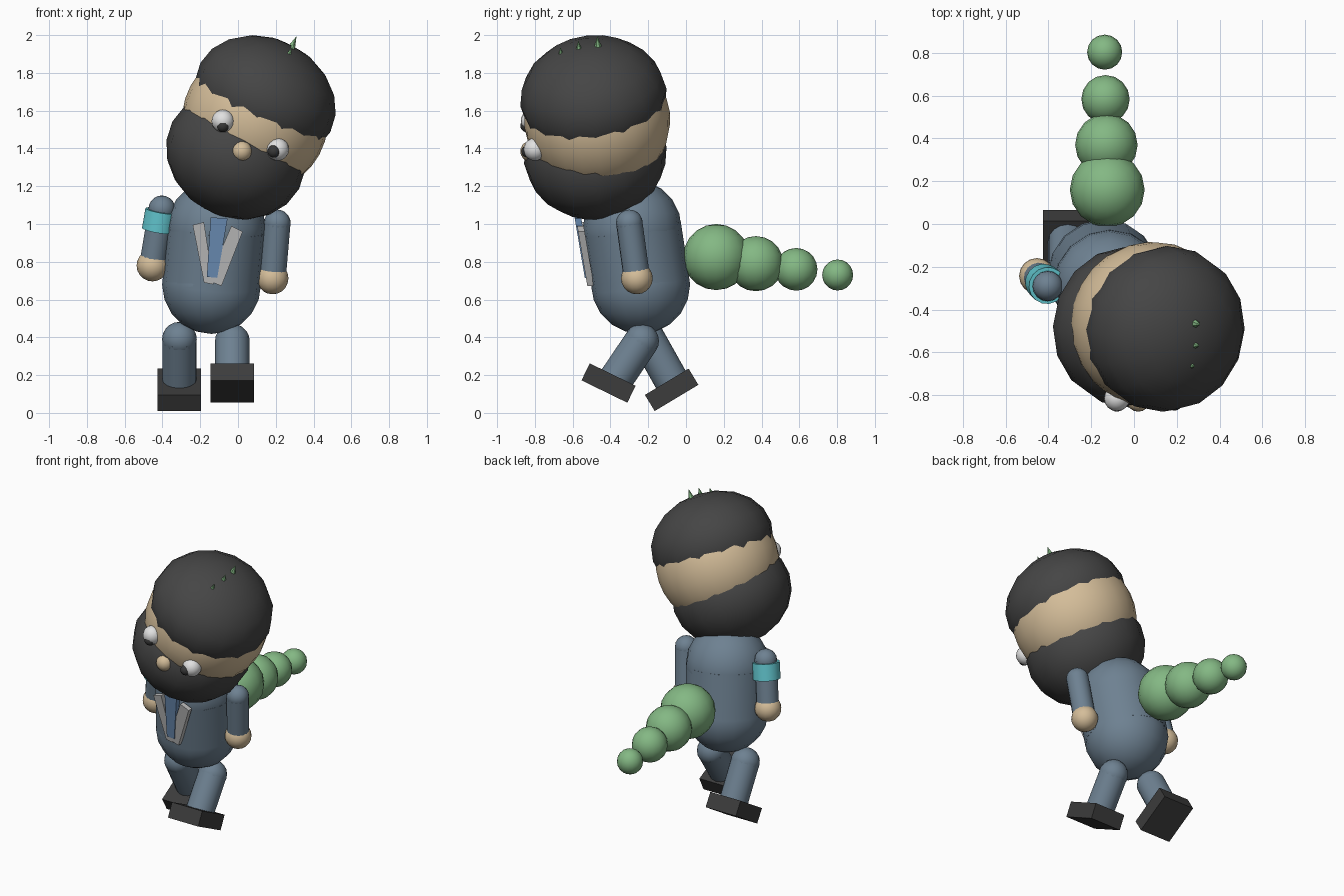
import bpy, bmesh, math
from mathutils import Vector, Matrix

if "Cube" in bpy.data.objects:
    bpy.data.objects.remove(bpy.data.objects["Cube"])


def material(name, rgb):
    m = bpy.data.materials.new(name)
    m.diffuse_color = (*rgb, 1)
    m.use_nodes = True
    m.node_tree.nodes["Principled BSDF"].inputs["Base Color"].default_value = m.diffuse_color
    return m


SKIN = material("tan skin", (0.66, 0.51, 0.32))
SUIT = material("slate blue", (0.155, 0.22, 0.285))
HAIR = material("charcoal hair", (0.06, 0.06, 0.06))
SHOE = material("black leather", (0.045, 0.045, 0.045))
GREEN = material("leaf green", (0.23, 0.48, 0.23))
CYAN = material("cyan", (0.13, 0.60, 0.66))
LAPEL = material("light grey", (0.53, 0.53, 0.53))
TIE = material("tie blue", (0.16, 0.29, 0.50))
WHITE = material("eye white", (0.75, 0.75, 0.75))
PUPIL = material("pupil black", (0.04, 0.04, 0.04))


def finish(name, bm, mat, smooth=True):
    bmesh.ops.recalc_face_normals(bm, faces=bm.faces)
    me = bpy.data.meshes.new(name)
    bm.to_mesh(me)
    bm.free()
    me.materials.append(mat)
    ob = bpy.data.objects.new(name, me)
    bpy.context.collection.objects.link(ob)
    if smooth:
        bpy.ops.object.select_all(action='DESELECT')
        ob.select_set(True)
        bpy.context.view_layer.objects.active = ob
        bpy.ops.object.shade_smooth_by_angle(angle=math.radians(35))
    return ob


def along(axis):
    """Rotation taking z to the given axis."""
    return Vector((0, 0, 1)).rotation_difference(Vector(axis)).to_matrix().to_4x4()


def ball(name, centre, r, mat, axis=(0, 0, 1), flat=None, seg=16, rings=10):
    bm = bmesh.new()
    m = Matrix.Translation(centre) @ along(axis) @ Matrix.Diagonal((r, r, flat or r, 1))
    bmesh.ops.create_uvsphere(bm, u_segments=seg, v_segments=rings, radius=1, matrix=m)
    return finish(name, bm, mat)


def rod(name, a, b, r, mat, r2=None, seg=16):
    a, b = Vector(a), Vector(b)
    bm = bmesh.new()
    bmesh.ops.create_cone(bm, cap_ends=True, segments=seg, radius1=r,
                          radius2=r if r2 is None else r2, depth=(b - a).length,
                          matrix=Matrix.Translation((a + b) / 2) @ along(b - a))
    return finish(name, bm, mat)


# Head: skin ball, flattened hair cap and beard tilted together
TILT = (0.47, -0.12, 0.875)
ball("head", (0.09, -0.47, 1.55), 0.387, SKIN, TILT, seg=24, rings=16)
ball("hair", (0.145, -0.49, 1.67), 0.39, HAIR, TILT, 0.31)
ball("beard", (-0.012, -0.48, 1.364), 0.38, HAIR, TILT, 0.33)

# Face
for side, eye, pupil in (("left", (-0.08, -0.815, 1.545), (-0.08, -0.843, 1.52)),
                         ("right", (0.21, -0.80, 1.395), (0.19, -0.838, 1.385))):
    ball(side + "_eye", eye, 0.06, WHITE)
    ball(side + "_pupil", pupil, 0.034, PUPIL)
ball("nose", (0.02, -0.822, 1.385), 0.055, SKIN)

# Three hair spikes
for i, (x, y, z) in enumerate(((0.28, -0.465, 1.925), (0.275, -0.565, 1.90), (0.255, -0.66, 1.865))):
    rod(f"hair_spike_{i + 1}", (x, y, z), (x + 0.03, y - 0.005, z + 0.07), 0.025, GREEN, 0, 6)

# Torso: leaning capsule
LOW, HIGH = (-0.14, -0.24, 0.68), (-0.115, -0.285, 0.975)
ball("belly", LOW, 0.262, SUIT)
ball("chest", HIGH, 0.262, SUIT)
rod("waist", LOW, HIGH, 0.26, SUIT)


def plate(name, corners, mat, out, thick):
    """Slab leaning with the front of the torso."""
    bm = bmesh.new()
    rows = []
    for depth in (out, out - thick):
        rows.append([bm.verts.new((x, -0.52 - (z - 0.67) * 0.17 - depth, z)) for x, z in corners])
    bm.faces.new(rows[0])
    bm.faces.new(rows[1][::-1])
    for i in range(4):
        j = (i + 1) % 4
        bm.faces.new((rows[0][i], rows[1][i], rows[1][j], rows[0][j]))
    return finish(name, bm, mat, False)


# Shirt front and tie
plate("left_lapel", ((-0.24, 0.995), (-0.18, 1.01), (-0.13, 0.68), (-0.18, 0.69)), LAPEL, 0.0, 0.035)
plate("right_lapel", ((-0.035, 0.99), (0.025, 0.96), (-0.087, 0.672), (-0.16, 0.70)), LAPEL, 0.002, 0.035)
plate("tie", ((-0.145, 1.035), (-0.055, 1.03), (-0.11, 0.715), (-0.165, 0.72)), TIE, 0.008, 0.035)

# Arms with hands
for side, shoulder, hand in (("left", (-0.403, -0.29, 1.08), (-0.453, -0.243, 0.78)),
                             ("right", (0.208, -0.30, 1.005), (0.183, -0.26, 0.712))):
    ball(side + "_shoulder", shoulder, 0.071, SUIT)
    rod(side + "_arm", shoulder, hand, 0.07, SUIT)
    ball(side + "_hand", hand, 0.084, SKIN)
rod("arm_band", (-0.405, -0.288, 1.07), (-0.423, -0.272, 0.965), 0.087, CYAN)

# Striding legs with tilted shoes
for side, hip, ankle, shoe, pitch in (
        ("left", (-0.31, -0.20, 0.39), (-0.31, -0.068, 0.155), (-0.31, -0.076, 0.122), 31),
        ("right", (-0.03, -0.235, 0.38), (-0.03, -0.37, 0.18), (-0.03, -0.41, 0.158), -26)):
    ball(side + "_hip", hip, 0.092, SUIT)
    rod(side + "_leg", hip, ankle, 0.091, SUIT)
    bm = bmesh.new()
    bmesh.ops.create_cube(bm, size=1, matrix=Matrix.Translation(shoe)
                          @ Matrix.Rotation(math.radians(pitch), 4, 'X')
                          @ Matrix.Diagonal((0.23, 0.27, 0.10, 1)))
    finish(side + "_shoe", bm, SHOE, False)

# Tail: shrinking balls
for i, (y, z, r) in enumerate(((0.16, 0.825, 0.175), (0.37, 0.79, 0.146),
                               (0.583, 0.76, 0.113), (0.803, 0.73, 0.082))):
    ball(f"tail_ball_{i + 1}", (-0.125 - 0.004 * i, y, z), r, GREEN)
